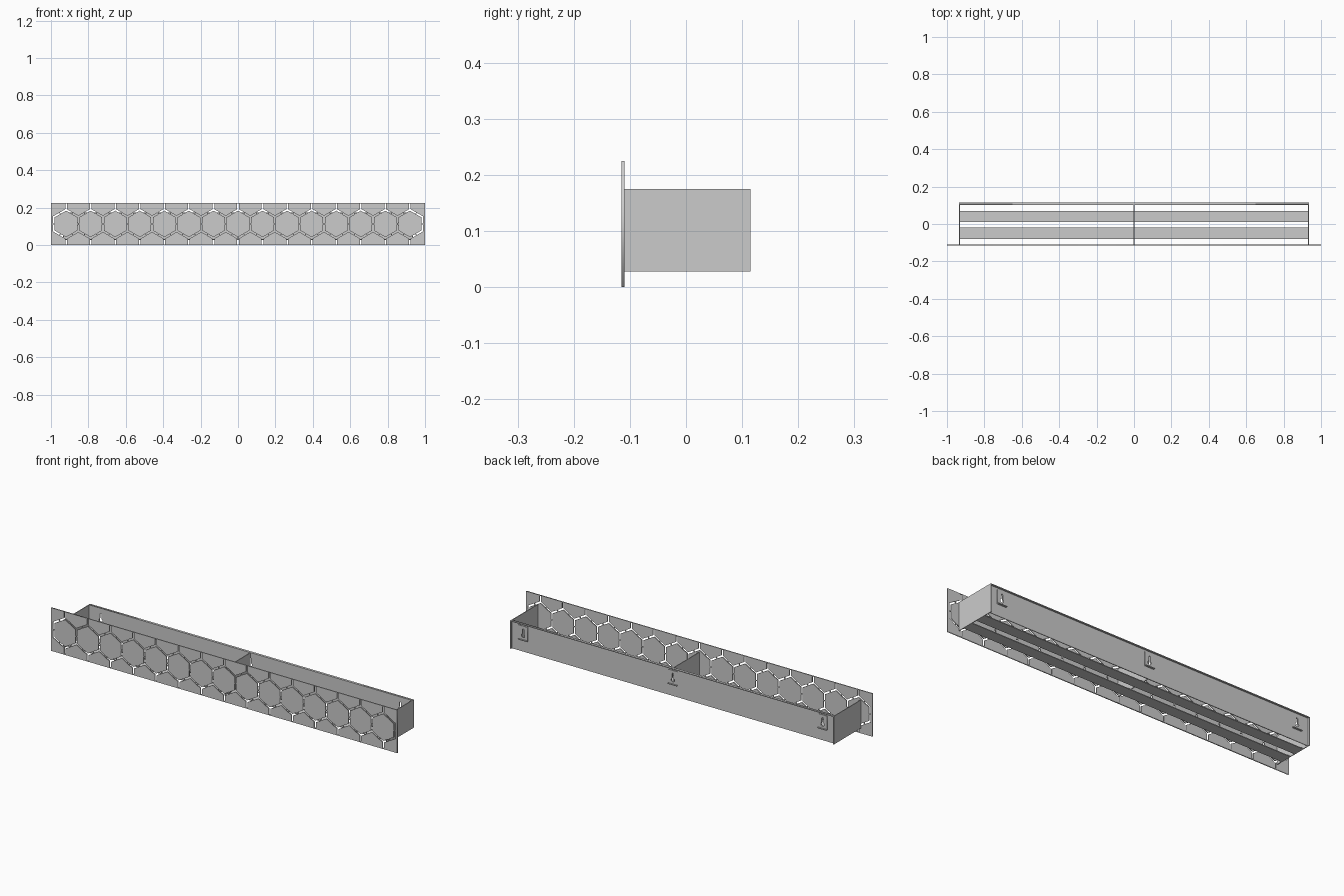
import bpy, bmesh
from math import sin, cos, pi, radians, sqrt

if "Cube" in bpy.data.objects:
    bpy.data.objects.remove(bpy.data.objects["Cube"])

T = 0.004                       # sheet thickness
Z0, Z1 = 0.028, 0.175           # box bottom and top
FRONT, WALL, BACK = -0.11, 0.102, 0.115
HALF = 0.935                    # half width of the box


def box(name, x, y, z):
    """Axis aligned box from (min, max) ranges."""
    bm = bmesh.new()
    bmesh.ops.create_cube(bm, size=1)
    for v in bm.verts:
        v.co = [r[0] if c < 0 else r[1] for c, r in zip(v.co, (x, y, z))]
    me = bpy.data.meshes.new(name)
    bm.to_mesh(me)
    bm.free()
    ob = bpy.data.objects.new(name, me)
    bpy.context.collection.objects.link(ob)
    return ob


def sheet(name, loops, y0, y1):
    """Upright plate: first loop is the outline, the rest are holes (x, z)."""
    cu = bpy.data.curves.new(name + "_profile", 'CURVE')
    cu.dimensions = '2D'
    cu.fill_mode = 'BOTH'
    cu.extrude = (y1 - y0) / 2
    for pts in loops:
        sp = cu.splines.new('POLY')
        sp.points.add(len(pts) - 1)
        for p, (x, z) in zip(sp.points, pts):
            p.co = (x, z, 0, 1)
        sp.use_cyclic_u = True
    tmp = bpy.data.objects.new(name + "_profile", cu)
    bpy.context.collection.objects.link(tmp)
    dg = bpy.context.evaluated_depsgraph_get()
    me = bpy.data.meshes.new_from_object(tmp.evaluated_get(dg))
    bpy.data.objects.remove(tmp)
    bm = bmesh.new()
    bm.from_mesh(me)
    bmesh.ops.remove_doubles(bm, verts=bm.verts, dist=1e-5)
    bmesh.ops.recalc_face_normals(bm, faces=bm.faces)
    bm.to_mesh(me)
    bm.free()
    me.name = name
    ob = bpy.data.objects.new(name, me)
    ob.rotation_euler.x = pi / 2
    ob.location.y = (y0 + y1) / 2
    bpy.context.collection.objects.link(ob)
    return ob


def rect(x0, x1, z0, z1):
    return [(x0, z0), (x1, z0), (x1, z1), (x0, z1)]


def star_slot(cx, cz, arms, w=0.0045):
    """Slot with straight arms (degrees, length) meeting at one point."""
    arms = sorted((a % 360, n) for a, n in arms)
    pts = []
    for i, (deg, n) in enumerate(arms):
        a = radians(deg)
        for s in (-w, w):
            pts.append((cx + n * cos(a) - s * sin(a), cz + n * sin(a) + s * cos(a)))
        gap = radians((arms[(i + 1) % len(arms)][0] - deg) % 360)
        d = w / sin(gap / 2)
        pts.append((cx + d * cos(a + gap / 2), cz + d * sin(a + gap / 2)))
    return pts


def keyhole(cx, cz, r=0.010, w=0.0045, top=0.036):
    """Round hole with a narrow rounded slot above it."""
    a0 = pi / 2 + 0.47
    big = [(cx + r * cos(a0 + t), cz + r * sin(a0 + t))
           for t in [i * (2 * pi - 0.94) / 12 for i in range(13)]]
    small = [(cx + w * cos(i * pi / 6), cz + top - w + w * sin(i * pi / 6)) for i in range(7)]
    return big + small


# front panel: honeycomb of slots joined by small bridges at the edge middles
N, PITCH, CZ = 15, 0.1313, 0.113
R = PITCH / sqrt(3)
ARM = R / 2 - 0.002
loops = [rect(-1, 1, 0, 0.225)]
for s in (1, -1):
    for i in range(N):
        x = (i - (N - 1) / 2) * PITCH
        loops.append(star_slot(x, CZ + s * R, [(90 * s, 0.033), (210 * s, ARM), (330 * s, ARM)]))
    for i in range(N + 1):
        x = (i - N / 2) * PITCH
        arms = [(270 * s, ARM)]
        if i > 0:
            arms.append((150 * s, ARM))
        if i < N:
            arms.append((30 * s, ARM))
        loops.append(star_slot(x, CZ + s * R / 2, arms))
sheet("front_panel", loops, -0.115, FRONT)

# back wall with three keyholes, and its folded top flange
KEYS = (-0.865, 0, 0.865)
KZ = 0.112
sheet("back_wall", [rect(-HALF + T, HALF - T, Z0, Z1)] + [keyhole(x, KZ) for x in KEYS],
      WALL, WALL + T)
box("back_top_flange", (-HALF + T, HALF - T), (WALL + T, BACK), (Z1 - T, Z1))

# hanger plates with a bottom lip
for n, x in enumerate(KEYS):
    sheet(f"hanger_plate_{n}", [rect(x - 0.026, x + 0.026, 0.092, 0.162), keyhole(x, KZ)],
          WALL + T, WALL + T + 0.003)
    box(f"hanger_lip_{n}", (x - 0.026, x + 0.026), (WALL + T, BACK), (0.088, 0.092))

# end walls and centre divider
for side, s in (("left", -1), ("right", 1)):
    box(f"end_wall_{side}", sorted((s * HALF, s * (HALF - T))), (FRONT, BACK), (Z0, Z1))
box("centre_divider", (-T / 2, T / 2), (FRONT, WALL), (Z0 + T, Z1))

# bottom slats
for name, y0 in (("front", -0.08), ("back", 0.01)):
    box(f"bottom_slat_{name}", (-HALF + T, HALF - T), (y0, y0 + 0.06), (Z0, Z0 + T))
